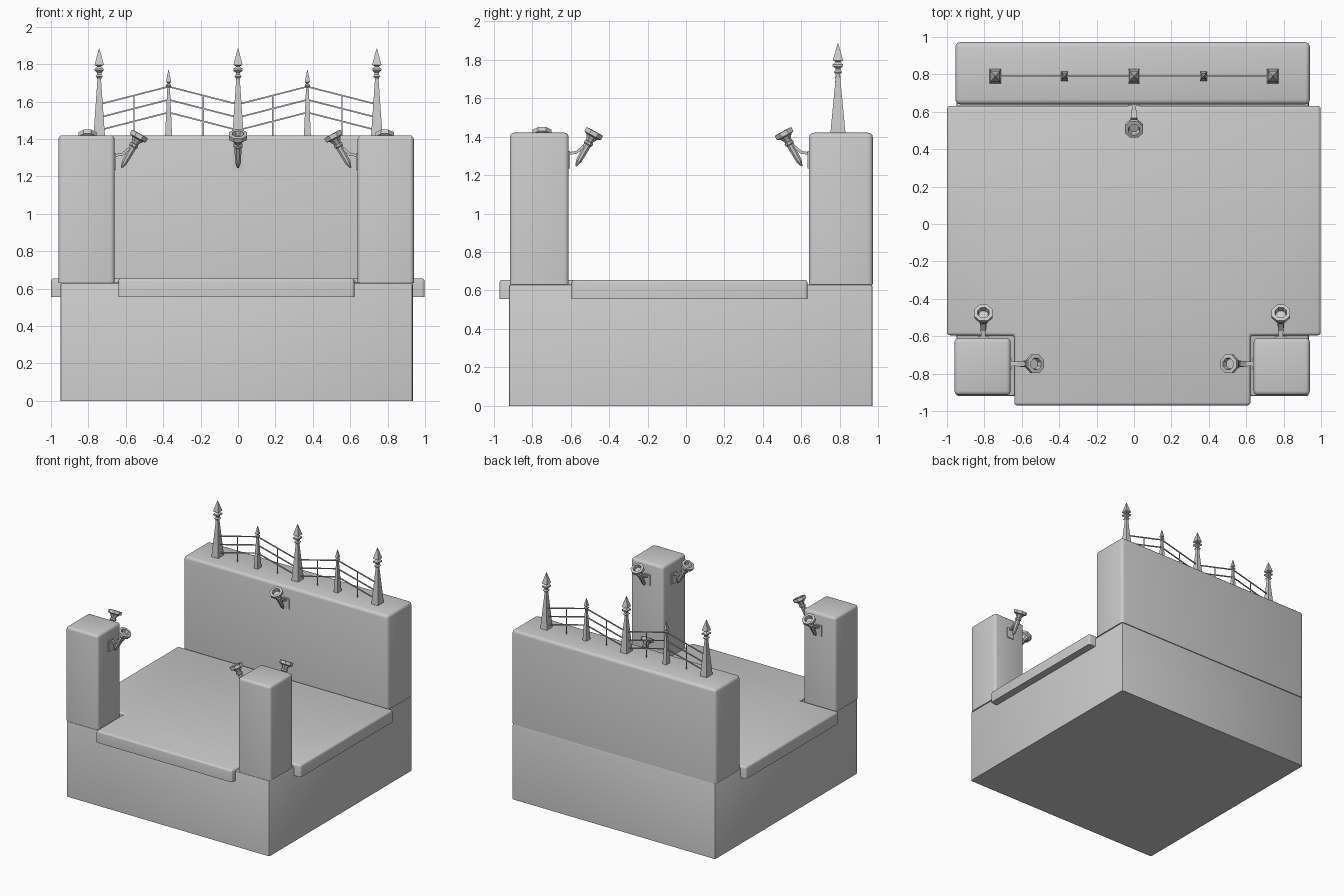
import bpy, bmesh, math
from mathutils import Vector, Matrix

if "Cube" in bpy.data.objects:
    bpy.data.objects.remove(bpy.data.objects["Cube"])

CX = -0.01  # mirror plane of the masonry


def finish(name, bm, smooth=False):
    bmesh.ops.recalc_face_normals(bm, faces=bm.faces)
    me = bpy.data.meshes.new(name)
    bm.to_mesh(me)
    bm.free()
    ob = bpy.data.objects.new(name, me)
    bpy.context.collection.objects.link(ob)
    if smooth:
        bpy.ops.object.select_all(action='DESELECT')
        ob.select_set(True)
        bpy.context.view_layer.objects.active = ob
        bpy.ops.object.shade_smooth_by_angle(angle=math.radians(35))
    return ob


def block(name, outline, z0, z1, bevel, segs=3):
    """Extruded outline with rounded corners and top rim, sharp bottom."""
    bm = bmesh.new()
    face = bm.faces.new([bm.verts.new((x, y, z0)) for x, y in outline])
    ext = bmesh.ops.extrude_face_region(bm, geom=[face], use_keep_orig=True)
    for v in ext['geom']:
        if isinstance(v, bmesh.types.BMVert):
            v.co.z = z1
    bmesh.ops.recalc_face_normals(bm, faces=bm.faces)
    edges = [e for e in bm.edges if max(v.co.z for v in e.verts) > z0 + 1e-4]
    bmesh.ops.bevel(bm, geom=edges, offset=bevel, segments=segs, profile=0.5,
                    affect='EDGES', clamp_overlap=True)
    return finish(name, bm, True)


def rect(x0, x1, y0, y1):
    return [(x0, y0), (x1, y0), (x1, y1), (x0, y1)]


def loft(bm, rings, mat=Matrix()):
    """Skin rings of equal point count and cap both ends."""
    vs = [[bm.verts.new(mat @ Vector(p)) for p in r] for r in rings]
    n = len(vs[0])
    for a, b in zip(vs, vs[1:]):
        for i in range(n):
            bm.faces.new((a[i], a[(i + 1) % n], b[(i + 1) % n], b[i]))
    bm.faces.new(vs[0][::-1])
    bm.faces.new(vs[-1])


def square(hx, hy, z):
    return [(-hx, -hy, z), (hx, -hy, z), (hx, hy, z), (-hx, hy, z)]


def beam(bm, a, b, w, h):
    """Box-section bar between two points in a vertical plane."""
    a, b = Vector(a), Vector(b)
    rot = (b - a).to_track_quat('Z', 'Y').to_matrix().to_4x4()
    loft(bm, [square(w / 2, h / 2, 0), square(w / 2, h / 2, (b - a).length)],
         Matrix.Translation(a) @ rot)


# masonry
block("base", rect(-0.95, 0.935, -0.92, 0.97), 0, 0.632, 0.012, 2)
block("back_wall", rect(-0.955, 0.94, 0.64, 0.972), 0.63, 1.42, 0.025)
for side, x0, x1 in (("left", -0.96, -0.66), ("right", 0.64, 0.94)):
    block(side + "_pillar", rect(x0, x1, -0.915, -0.61), 0.63, 1.42, 0.022)

# floor slab notched around the pillars
block("floor_slab", [(-0.64, -0.97), (0.622, -0.97), (0.622, -0.595), (0.998, -0.595),
                     (0.998, 0.632), (-1.0, 0.632), (-1.0, -0.595), (-0.64, -0.595)],
      0.555, 0.655, 0.016)


# fence posts with finials
def spire(name, x, profile):
    bm = bmesh.new()
    loft(bm, [square(hx, hy, z) for z, hx, hy in profile],
         Matrix.Translation((x, 0.79, 0)))
    finish(name, bm)


TALL = [(1.41, 0.031, 0.04), (1.715, 0.010, 0.011), (1.725, 0.011, 0.012),
        (1.735, 0.019, 0.022), (1.745, 0.011, 0.012), (1.755, 0.012, 0.013),
        (1.765, 0.024, 0.027), (1.775, 0.024, 0.027), (1.788, 0.009, 0.01),
        (1.796, 0.025, 0.027), (1.885, 0.001, 0.001)]
SHORT = [(1.41, 0.019, 0.026), (1.675, 0.007, 0.008), (1.682, 0.013, 0.014),
         (1.69, 0.013, 0.014), (1.697, 0.005, 0.005), (1.705, 0.014, 0.015),
         (1.77, 0.001, 0.001)]
for i in range(5):
    spire("fence_post_%d" % i, -0.742 + 0.371 * i, SHORT if i % 2 else TALL)

# sloping rails and thin balusters
bm = bmesh.new()
for i in range(4):
    xa, xb = -0.742 + 0.371 * i, -0.371 + 0.371 * i
    rise = (0, 0.095) if i % 2 == 0 else (0.095, 0)
    for z in (1.585, 1.515, 1.447):
        beam(bm, (xa, 0.79, z + rise[0]), (xb, 0.79, z + rise[1]), 0.008, 0.008)
    xm = (xa + xb) / 2
    beam(bm, (xm, 0.79, 1.41), (xm, 0.79, 1.635), 0.006, 0.006)
finish("fence_rails", bm)


# wall torches, built facing +x from a wall at x = 0
TORCH = [(0, 0.005), (0.03, 0.016), (0.125, 0.021), (0.13, 0.026), (0.142, 0.026),
         (0.146, 0.02), (0.156, 0.024), (0.174, 0.036), (0.18, 0.053), (0.204, 0.053),
         (0.206, 0.033), (0.178, 0.027)]


def torch(name, x, y, turn):
    place = Matrix.Translation((x, y, 0)) @ Matrix.Rotation(math.radians(turn), 4, 'Z')
    bm = bmesh.new()
    tip, head = Vector((0.038, 0, 1.247)), Vector((0.137, 0, 1.428))
    axis = (head - tip).to_track_quat('Z', 'Y').to_matrix().to_4x4()
    rings = [[(r * math.cos(a), r * math.sin(a), t)
              for a in (math.tau * (k + 0.5) / 8 for k in range(8))] for t, r in TORCH]
    loft(bm, rings, Matrix.Translation(tip) @ axis)
    # wall plate and bent arm
    loft(bm, [[(px, -0.03, 1.235), (px, 0.03, 1.235), (px, 0.03, 1.325), (px, -0.03, 1.325)]
              for px in (-0.006, 0.008)])
    beam(bm, (0, 0, 1.312), (0.04, 0, 1.318), 0.024, 0.014)
    beam(bm, (0.036, 0, 1.314), (0.078, 0, 1.35), 0.03, 0.014)
    bmesh.ops.transform(bm, matrix=place, verts=bm.verts)
    finish(name, bm)


torch("back_wall_torch", 0, 0.64, -90)
for s, side in ((-1, "left"), (1, "right")):
    torch(side + "_pillar_side_torch", CX + s * 0.65, -0.748, 0 if s < 0 else 180)
    torch(side + "_pillar_rear_torch", CX + s * 0.795, -0.61, 90)
